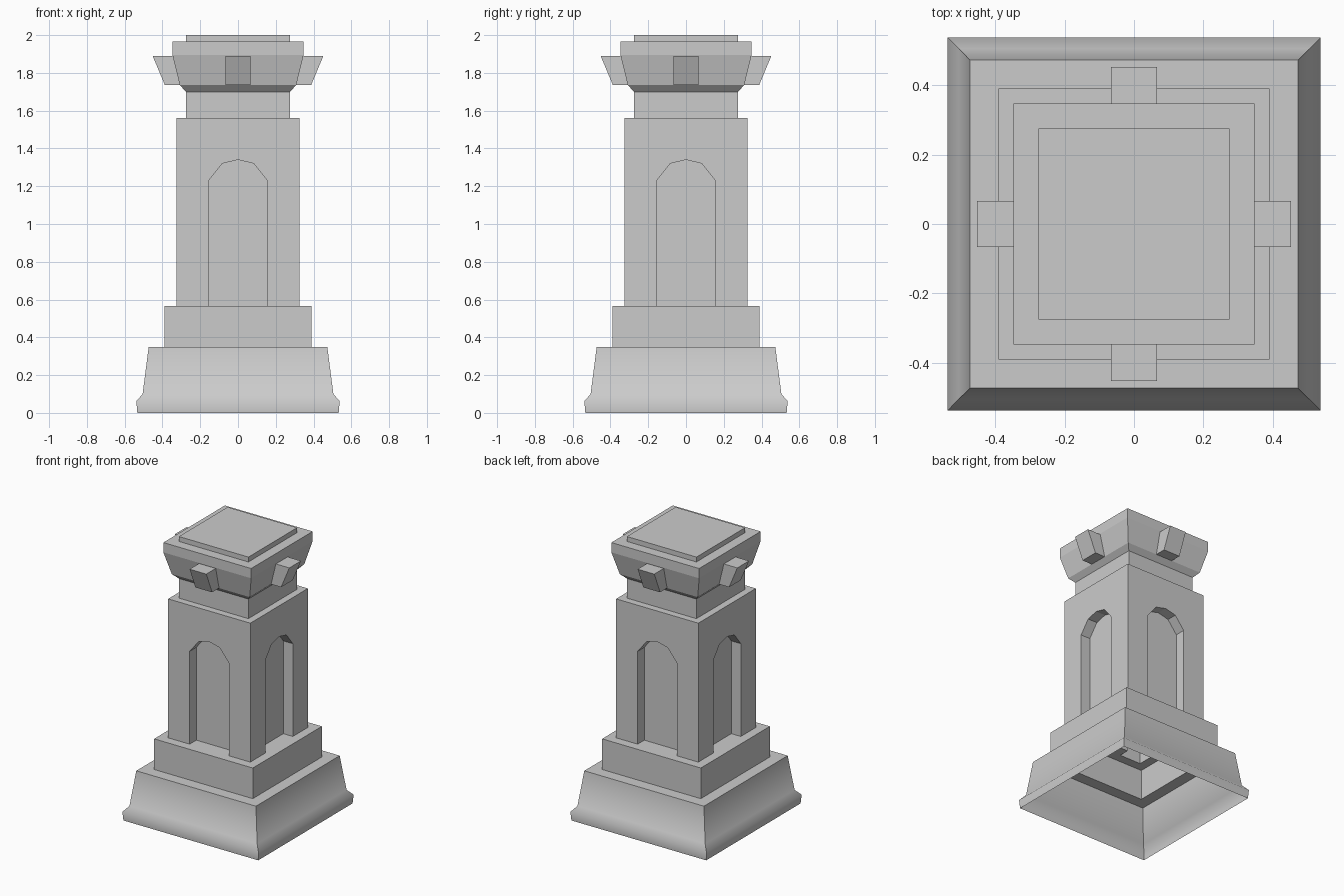
import bpy, bmesh, math
from mathutils import Matrix

cube = bpy.data.objects.get("Cube")
if cube:
    bpy.data.objects.remove(cube, do_unlink=True)

stone = bpy.data.materials.new("grey_stone")
stone.use_nodes = True
GREY = (0.6, 0.6, 0.6, 1)
stone.diffuse_color = GREY
stone.node_tree.nodes["Principled BSDF"].inputs["Base Color"].default_value = GREY


def four_sided(name, polygons, smooth=False, top=None):
    """Repeat the front-side polygons around z; optionally close with a square top."""
    bm = bmesh.new()
    for turn in range(4):
        rot = Matrix.Rotation(turn * math.pi / 2, 3, 'Z')
        for poly in polygons:
            bm.faces.new([bm.verts.new(rot @ Matrix.Identity(3) @ bpy_vec(p)) for p in poly])
    if top:
        w, z = top
        bm.faces.new([bm.verts.new(p) for p in
                      ((-w, -w, z), (w, -w, z), (w, w, z), (-w, w, z))])
    bmesh.ops.remove_doubles(bm, verts=bm.verts, dist=0.0005)
    for f in bm.faces:
        f.smooth = smooth
    for e in bm.edges:
        if len(e.link_faces) == 2:
            e.smooth = e.calc_face_angle() < math.radians(60)
    mesh = bpy.data.meshes.new(name)
    bm.to_mesh(mesh)
    bm.free()
    mesh.materials.append(stone)
    obj = bpy.data.objects.new(name, mesh)
    bpy.context.collection.objects.link(obj)
    return obj


def bpy_vec(p):
    return Matrix.Translation(p).to_translation()


def loft(profile):
    """Front-side quads between successive (half width, height) squares."""
    return [[(-a, -a, z), (a, -a, z), (b, -b, t), (-b, -b, t)]
            for (a, z), (b, t) in zip(profile, profile[1:])]


# Flared skirt, open underneath
four_sided("base_skirt", loft([(0.533, 0), (0.538, 0.062), (0.505, 0.1), (0.473, 0.348)]),
           smooth=True)

# Plinth with its ledge
LEDGE, PLINTH, SHAFT, SHAFT_TOP = 0.567, 0.39, 0.325, 1.56
four_sided("plinth", loft([(0.473, 0.348), (PLINTH, 0.348), (PLINTH, LEDGE)]))

# Shaft with an arched niche on each side
NICHE, BACK = 0.155, 0.25
arch = [(-NICHE, LEDGE), (-NICHE, 1.23), (-0.083, 1.32), (0, 1.34),
        (0.083, 1.32), (NICHE, 1.23), (NICHE, LEDGE)]
front = [(x, -SHAFT, z) for x, z in arch]
back = [(x, -BACK, z) for x, z in arch]
wall = [(-SHAFT, -SHAFT, LEDGE)] + front + [
    (SHAFT, -SHAFT, LEDGE), (SHAFT, -SHAFT, SHAFT_TOP), (-SHAFT, -SHAFT, SHAFT_TOP)]
reveals = [[front[i], back[i], back[i + 1], front[i + 1]] for i in range(len(arch) - 1)]
ledge = [(-PLINTH, -PLINTH, LEDGE), (PLINTH, -PLINTH, LEDGE), (SHAFT, -SHAFT, LEDGE),
         front[-1], back[-1], back[0], front[0], (-SHAFT, -SHAFT, LEDGE)]
four_sided("shaft", [wall, back[::-1], ledge] + reveals)

# Neck, flared capital and top slab
four_sided("capital", loft([(SHAFT, SHAFT_TOP), (0.275, SHAFT_TOP), (0.275, 1.7),
                            (0.308, 1.735), (0.347, 1.895), (0.347, 1.965),
                            (0.275, 1.965), (0.275, 2)]), top=(0.275, 2))

# Slanted bracket on each side of the capital
W = 0.066
section = [(-0.3, 1.735), (-0.387, 1.735), (-0.452, 1.89), (-0.34, 1.89)]
left = [(W, y, z) for y, z in section]
right = [(-W, y, z) for y, z in section]
sides = [[right[i], left[i], left[(i + 1) % 4], right[(i + 1) % 4]] for i in range(4)]
four_sided("brackets", sides + [right, left[::-1]])
